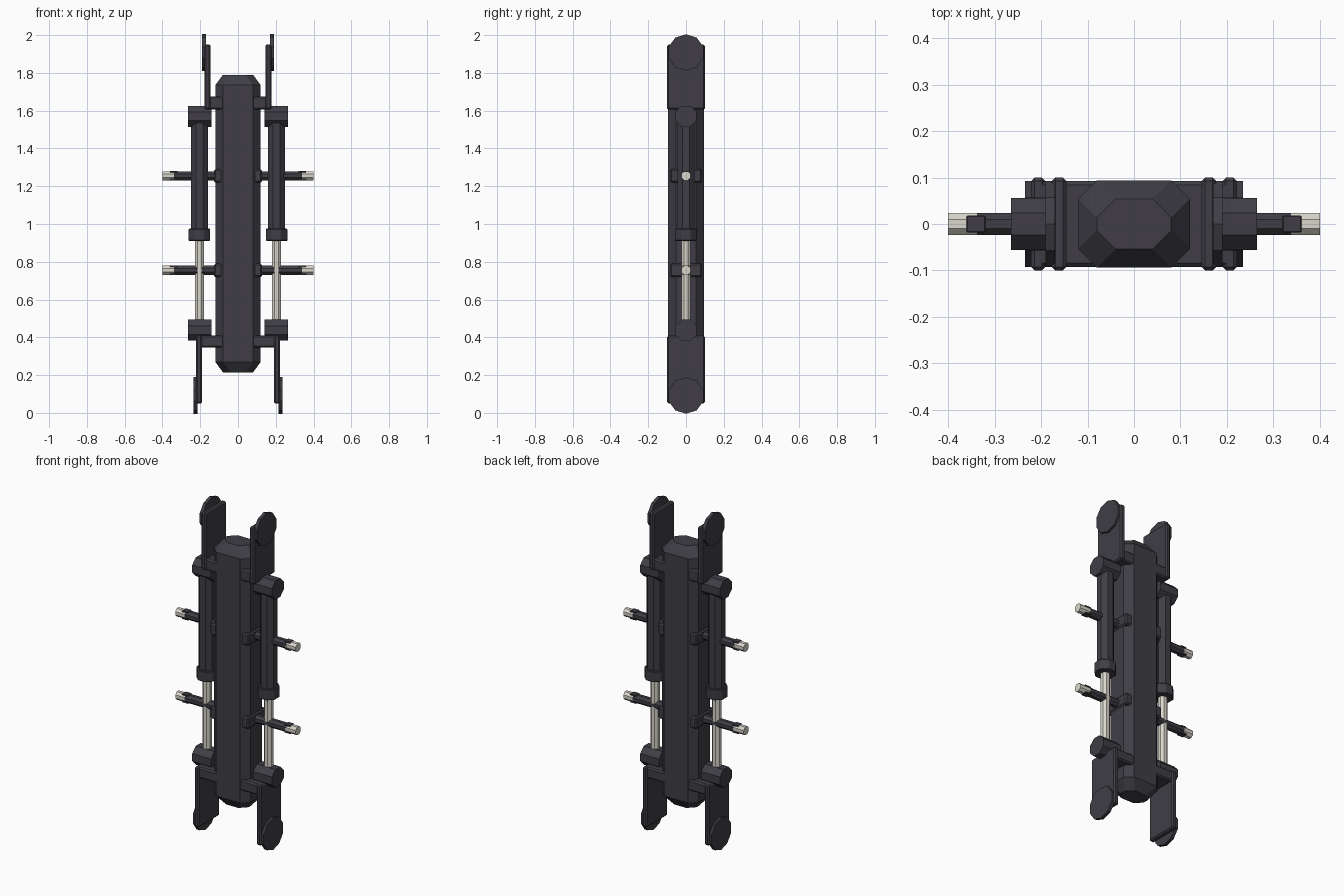
import bpy, bmesh, math
from mathutils import Matrix, Vector

cube = bpy.data.objects.get("Cube")
if cube:
    bpy.data.objects.remove(cube, do_unlink=True)


def material(name, color):
    m = bpy.data.materials.new(name)
    m.use_nodes = True
    m.diffuse_color = (*color, 1)
    m.node_tree.nodes["Principled BSDF"].inputs["Base Color"].default_value = (*color, 1)
    return m


DARK = material("dark_gunmetal", (0.05, 0.048, 0.06))
LIGHT = material("pale_steel", (0.70, 0.68, 0.60))


def finish(name, bm, mat, bevel=0):
    if bevel:
        bmesh.ops.bevel(bm, geom=bm.edges[:], offset=bevel, segments=1, affect='EDGES')
    bmesh.ops.recalc_face_normals(bm, faces=bm.faces[:])
    mesh = bpy.data.meshes.new(name)
    bm.to_mesh(mesh)
    bm.free()
    mesh.materials.append(mat)
    ob = bpy.data.objects.new(name, mesh)
    bpy.context.collection.objects.link(ob)
    return ob


def box(name, lo, hi, mat=DARK, bevel=0.008):
    lo, hi = Vector(lo), Vector(hi)
    bm = bmesh.new()
    bmesh.ops.create_cube(bm, size=1)
    for v in bm.verts:
        v.co = (lo + hi) / 2 + Vector([c * abs(s) for c, s in zip(v.co, hi - lo)])
    return finish(name, bm, mat, bevel)


def prism(name, a, b, radius, mat=DARK, sides=8, bevel=0):
    """Regular prism between two points, radius measured to its flats."""
    a, b = Vector(a), Vector(b)
    axis = b - a
    r = radius / math.cos(math.pi / sides)
    bm = bmesh.new()
    bmesh.ops.create_cone(bm, cap_ends=True, segments=sides, radius1=r, radius2=r,
                          depth=axis.length)
    turn = Matrix.Rotation(math.pi / sides, 4, 'Z')
    if abs(axis.x) > abs(axis.z):
        turn = Matrix.Rotation(math.pi / 2, 4, 'Y') @ turn
    bmesh.ops.transform(bm, matrix=Matrix.Translation((a + b) / 2) @ turn, verts=bm.verts)
    return finish(name, bm, mat, bevel)


# Central beam: chamfered section with tapered ends
def beam_ring(bm, z, x, y, c):
    pts = [(x, y - c), (x - c, y), (c - x, y), (-x, y - c),
           (-x, c - y), (c - x, -y), (x - c, -y), (x, c - y)]
    return [bm.verts.new((px, py, z)) for px, py in pts]


bm = bmesh.new()
rings = [beam_ring(bm, z, 0.12 - t, 0.094 - t, 0.04)
         for z, t in ((0.215, 0.04), (0.27, 0), (1.735, 0), (1.79, 0.04))]
bm.faces.new(rings[0])
bm.faces.new(rings[-1])
for low, high in zip(rings, rings[1:]):
    for i in range(8):
        j = (i + 1) % 8
        bm.faces.new((low[i], low[j], high[j], high[i]))
finish("central_beam", bm, DARK)

# Cross brackets and rod mounts through the beam
box("upper_bracket", (-0.165, -0.092, 1.605), (0.165, 0.092, 1.675))
box("lower_bracket", (-0.21, -0.092, 0.345), (0.21, 0.092, 0.41))
for label, z in (("upper", 1.255), ("lower", 0.755)):
    box(label + "_rod_mount", (-0.128, -0.085, z - 0.035), (0.128, 0.085, z + 0.035))

for side, s in (("left", 1), ("right", -1)):
    # End plates with round pads
    box(side + "_upper_plate", (s * 0.145, -0.1, 1.605), (s * 0.177, 0.1, 1.95))
    box(side + "_lower_plate", (s * 0.19, -0.1, 0.05), (s * 0.222, 0.1, 0.41))
    prism(side + "_upper_pad", (s * 0.17, 0, 1.908), (s * 0.19, 0, 1.908), 0.092, sides=10)
    prism(side + "_lower_pad", (s * 0.215, 0, 0.092), (s * 0.235, 0, 0.092), 0.092, sides=10)

    # Piston: end hubs, barrel, collar and rod
    x = s * 0.204
    prism(side + "_upper_hub", (s * 0.14, 0, 1.57), (s * 0.265, 0, 1.57), 0.056)
    prism(side + "_lower_hub", (s * 0.14, 0, 0.438), (s * 0.265, 0, 0.438), 0.056)
    prism(side + "_barrel", (x, 0, 0.95), (x, 0, 1.56), 0.045)
    prism(side + "_collar", (x, 0, 0.91), (x, 0, 0.975), 0.057, bevel=0.004)
    prism(side + "_piston_rod", (x, 0, 0.45), (x, 0, 0.95), 0.024, LIGHT)

    # Side rods with pale tips held between two dark lips
    for label, z in (("upper", 1.255), ("lower", 0.755)):
        name = side + "_" + label
        prism(name + "_side_rod", (s * 0.1, 0, z), (s * 0.338, 0, z), 0.024)
        prism(name + "_rod_tip", (s * 0.33, 0, z), (s * 0.4, 0, z), 0.024, LIGHT)
        for d, part in ((1, "_top_lip"), (-1, "_bottom_lip")):
            box(name + part, (s * 0.32, -0.018, z + d * 0.016),
                (s * 0.36, 0.018, z + d * 0.026), bevel=0.002)
